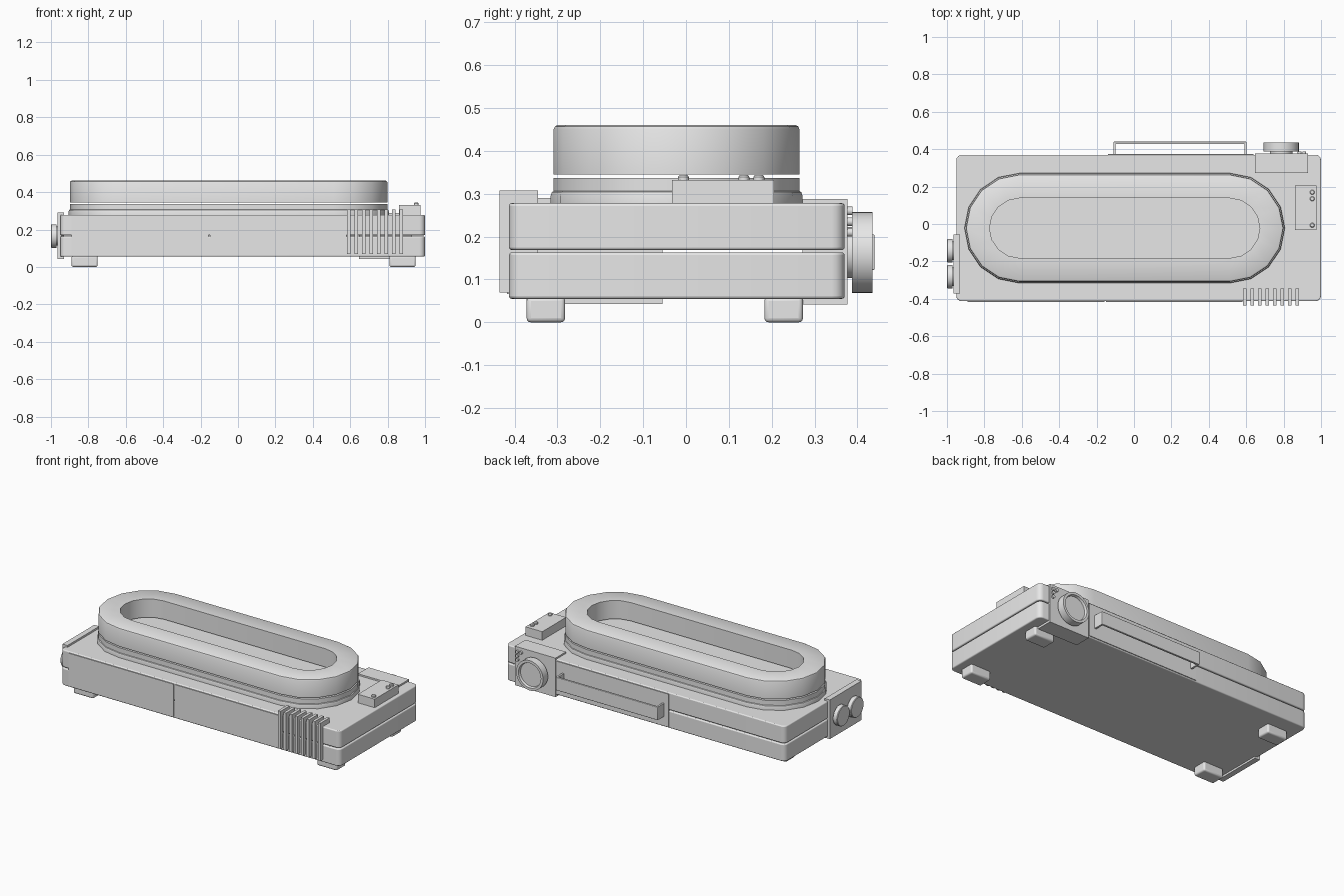
import bpy, bmesh, math
from mathutils import Matrix

if "Cube" in bpy.data.objects:
    bpy.data.objects.remove(bpy.data.objects["Cube"], do_unlink=True)

grey = bpy.data.materials.new("plain_grey")
grey.use_nodes = True
COLOR = (0.8, 0.8, 0.8, 1)
grey.diffuse_color = COLOR
grey.node_tree.nodes["Principled BSDF"].inputs["Base Color"].default_value = COLOR


def finish(name, bm, bevel=0, segments=3):
    """Turn a bmesh into a shaded, optionally bevelled object."""
    bmesh.ops.recalc_face_normals(bm, faces=bm.faces[:])
    mesh = bpy.data.meshes.new(name)
    bm.to_mesh(mesh)
    bm.free()
    mesh.materials.append(grey)
    obj = bpy.data.objects.new(name, mesh)
    bpy.context.collection.objects.link(obj)
    if bevel:
        mod = obj.modifiers.new("soft_edges", "BEVEL")
        mod.width, mod.segments = bevel, segments
        mod.limit_method, mod.angle_limit = "ANGLE", math.radians(40)
    bpy.ops.object.select_all(action="DESELECT")
    obj.select_set(True)
    bpy.context.view_layer.objects.active = obj
    bpy.ops.object.shade_smooth_by_angle(angle=math.radians(35))
    return obj


def box(name, x, y, z, bevel=0, corner=0):
    """Box from (min, max) ranges; corner rounds only the upright edges."""
    bm = bmesh.new()
    bmesh.ops.create_cube(bm, size=1)
    for v in bm.verts:
        v.co = [a + (b - a) * (c + 0.5) for (a, b), c in zip((x, y, z), v.co)]
    if corner:
        upright = [e for e in bm.edges if abs(e.verts[0].co.z - e.verts[1].co.z) > 0.01]
        bmesh.ops.bevel(bm, geom=upright, offset=corner, segments=4,
                        profile=0.5, affect="EDGES")
    return finish(name, bm, bevel)


def lathe(name, profile, origin, axis, steps=32):
    """Spin (radius, height) points about an axis: X- , Y or Z."""
    bm = bmesh.new()
    verts = [bm.verts.new((r, 0, h)) for r, h in profile]
    edges = [bm.edges.new(pair) for pair in zip(verts, verts[1:])]
    bmesh.ops.spin(bm, geom=verts + edges, cent=(0, 0, 0), axis=(0, 0, 1),
                   angle=math.tau, steps=steps)
    bmesh.ops.remove_doubles(bm, verts=bm.verts[:], dist=0.0001)
    turn = {"X-": Matrix.Rotation(-math.pi / 2, 4, "Y"),
            "Y": Matrix.Rotation(-math.pi / 2, 4, "X"), "Z": Matrix()}[axis]
    bm.transform(Matrix.Translation(origin) @ turn)
    return finish(name, bm)


def stadium(radius, z, half=0.5625, arc=8):
    """Long rounded outline centred over the body."""
    points = []
    for side in (1, -1):
        for i in range(arc + 1):
            a = -math.pi / 2 + math.pi * i / arc
            points.append((-0.05 + side * (half + radius * math.cos(a)),
                           -0.022 + side * radius * math.sin(a), z))
    return points


def loft(name, sections, closed=False):
    """Skin a stack of (radius, z) stadium outlines."""
    bm = bmesh.new()
    rings = [[bm.verts.new(p) for p in stadium(r, z)] for r, z in sections]
    pairs = list(zip(rings, rings[1:]))
    if closed:
        pairs.append((rings[-1], rings[0]))
    else:
        bm.faces.new(rings[0])
        bm.faces.new(rings[-1])
    for a, b in pairs:
        for i in range(len(a)):
            j = (i + 1) % len(a)
            bm.faces.new((a[i], a[j], b[j], b[i]))
    return finish(name, bm)


# Two-piece case with an open seam
for name, z in (("lower_case", (0.055, 0.163)), ("upper_case", (0.169, 0.278))):
    box(name, (-0.95, 1.0), (-0.413, 0.37), z, bevel=0.006, corner=0.03)

# Feet
for side, x in (("right", -0.89), ("left", 0.81)):
    for end, y in (("front", -0.372), ("back", 0.183)):
        box(f"{end}_{side}_foot", (x, x + 0.14), (y, y + 0.09), (0, 0.06), bevel=0.01)

# Oval flange, plinth and raised ring
loft("flange", [(0.294, 0.27), (0.294, 0.295), (0.291, 0.304), (0.284, 0.308)])
loft("plinth", [(0.287, 0.3), (0.287, 0.337)])
loft("raised_ring", [(0.16, 0.345), (0.287, 0.345), (0.287, 0.45), (0.284, 0.457),
                     (0.277, 0.461), (0.16, 0.461)], closed=True)

# Front panels and cooling fins that wrap over the top edge
box("front_panel_right", (-0.89, -0.158), (-0.418, -0.4), (0.066, 0.27))
box("front_panel_left", (-0.15, 0.58), (-0.418, -0.4), (0.066, 0.27))
for i in range(8):
    x = 0.583 + i * 0.04
    box(f"cooling_fin_{i + 1}", (x, x + 0.018), (-0.435, -0.345), (0.07, 0.308))

# Control box on the top with three buttons
box("control_box", (0.86, 0.977), (-0.033, 0.205), (0.27, 0.332))
for i, y in enumerate((-0.006, 0.135, 0.17)):
    lathe(f"control_button_{i + 1}", [(0, 0), (0.013, 0), (0.013, 0.008), (0.009, 0.013), (0, 0.013)],
          (0.953, y, 0.331), "Z", 16)

# Rear housing with a dished dial and studs
box("rear_housing", (0.647, 0.93), (0.272, 0.377), (0.042, 0.288))
lathe("rear_dial", [(0, 0), (0.06, 0), (0.06, 0.012), (0.094, 0.012), (0.094, 0.06),
                    (0.078, 0.06), (0.074, 0.045), (0, 0.045)], (0.787, 0.375, 0.163), "Y", 40)
for i, (x, z) in enumerate(((0.91, 0.26), (0.91, 0.235), (0.91, 0.21), (0.885, 0.26))):
    lathe(f"rear_stud_{i + 1}", [(0, 0), (0.01, 0), (0.01, 0.012), (0, 0.012)],
          (x, 0.376, z), "Y", 16)

# Rear plate and carrying handle
box("rear_plate", (-0.14, 0.64), (0.36, 0.375), (0.062, 0.27))
box("handle_bar", (-0.11, 0.602), (0.427, 0.44), (0.122, 0.205), bevel=0.003)
for name, x in (("handle_post_right", -0.11), ("handle_post_left", 0.59)):
    box(name, (x, x + 0.012), (0.37, 0.43), (0.122, 0.205))

# Side plate with two knobs
box("side_plate", (-0.965, -0.93), (-0.372, -0.055), (0.043, 0.29))
for name, y in (("front_knob", -0.282), ("back_knob", -0.143)):
    lathe(name, [(0, 0), (0.05, 0), (0.05, 0.008), (0.063, 0.008), (0.063, 0.033),
                 (0.06, 0.037), (0, 0.037)], (-0.963, y, 0.165), "X-", 32)
